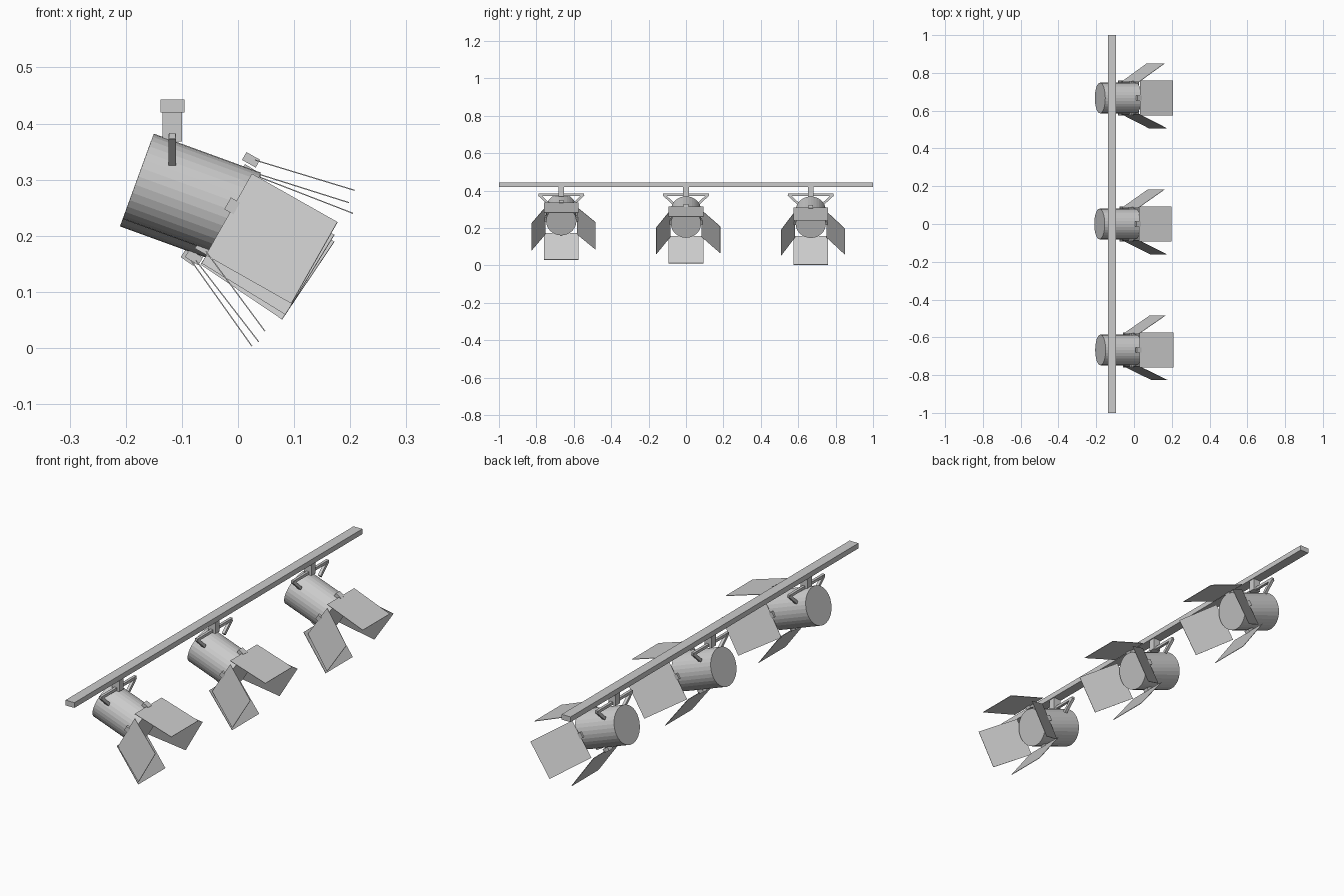
import bpy
from math import radians, sin, cos
from mathutils import Vector, Matrix

if "Cube" in bpy.data.objects:
    bpy.data.objects.remove(bpy.data.objects["Cube"])

Y = Vector((0, 1, 0))


def obj_from(name, verts, faces):
    me = bpy.data.meshes.new(name)
    me.from_pydata([tuple(v) for v in verts], [], faces)
    ob = bpy.data.objects.new(name, me)
    bpy.context.collection.objects.link(ob)
    return ob


def box(name, c, ax, ay, az, size):
    """Box centred on c, along three axes."""
    c = Vector(c)
    axes = [Vector(a).normalized() * s / 2 for a, s in zip((ax, ay, az), size)]
    v = [c + axes[0] * i + axes[1] * j + axes[2] * k
         for i in (-1, 1) for j in (-1, 1) for k in (-1, 1)]
    f = [(0, 1, 3, 2), (4, 6, 7, 5), (0, 4, 5, 1),
         (2, 3, 7, 6), (0, 2, 6, 4), (1, 5, 7, 3)]
    if axes[0].cross(axes[1]).dot(axes[2]) < 0:
        f = [q[::-1] for q in f]
    return obj_from(name, v, f)


def bar(name, a, b, side, w, t):
    """Flat bar from a to b, w wide along side, t thick."""
    a, b, side = Vector(a), Vector(b), Vector(side)
    d = b - a
    return box(name, (a + b) / 2, d, side, d.cross(side), (d.length, w, t))


def can(name, a, b, r, n=32):
    """Closed cylinder from a to b."""
    a, b = Vector(a), Vector(b)
    d = (b - a).normalized()
    u = Y
    w = d.cross(u)
    ring = [(u * cos(6.283185 * i / n) + w * sin(6.283185 * i / n)) * r for i in range(n)]
    v = [a + p for p in ring] + [b + p for p in ring]
    f = [(i, (i + 1) % n, n + (i + 1) % n, n + i) for i in range(n)]
    f += [tuple(range(n))[::-1], tuple(range(n, 2 * n))]
    return obj_from(name, v, f)


# ceiling rail
box("rail", (-0.117, 0, 0.431), (1, 0, 0), Y, (0, 0, 1), (0.043, 2, 0.023))

# y, can offset x/z, can tilt, top flap (start, end), bottom flap (start, end),
# side hinge centre, side flap tilt
lamps = [
    (-0.667, 0, 0, 20, (0.03, 0.335), (0.208, 0.281),
     (-0.057, 0.172), (0.048, 0.030), (-0.016, 0.238), 29.5),
    (0, -0.005, -0.013, 20, (0.027, 0.313), (0.198, 0.259),
     (-0.075, 0.156), (0.037, 0.011), (-0.021, 0.222), 31.5),
    (0.667, -0.002, -0.014, 20, (0.032, 0.307), (0.205, 0.240),
     (-0.083, 0.155), (0.025, 0.003), (-0.020, 0.218), 34),
]

R = 0.081
for y, dx, dz, tilt, t0, t1, b0, b1, h, ft in lamps:
    # post and yoke
    box("post", (-0.117, y, 0.395), (1, 0, 0), Y, (0, 0, 1), (0.035, 0.03, 0.054))
    bar("yoke_bar", (-0.117, y - 0.122, 0.377), (-0.117, y + 0.122, 0.377),
        (1, 0, 0), 0.012, 0.012)
    for s in (-1, 1):
        bar("yoke_arm", (-0.117, y + s * 0.119, 0.377), (-0.117, y + s * 0.068, 0.330),
            (1, 0, 0), 0.013, 0.013)

    # lamp can
    t = radians(tilt)
    d = Vector((cos(t), 0, -sin(t)))
    up = Vector((sin(t), 0, cos(t)))
    back = Vector((-0.150 + dx, y, 0.382 + dz)) - up * R
    can("lamp_can", back, back + d * 0.203, R)

    # top and bottom flaps
    for name, p, q in (("top_flap", t0, t1), ("bottom_flap", b0, b1)):
        bar(name, (p[0], y, p[1]), (q[0], y, q[1]), Y, 0.187, 0.002)

    # side flaps, the far one opened wider
    f = radians(ft)
    fd = Vector((cos(f), 0, -sin(f)))
    fu = Vector((sin(f), 0, cos(f)))
    for s, ang in ((-1, 23), (1, 31)):
        a = radians(ang)
        p = Vector((h[0], y + s * 0.085, h[1]))
        bar("side_flap", p, p + (fd * cos(a) + Y * s * sin(a)) * 0.19, fu, 0.167, 0.002)
        # hinge clip at the side
        box("side_clip", p + fu * 0.016 + Y * -s * 0.003, fd, Y, fu, (0.024, 0.014, 0.024))
    # hinge clips above and below
    for name, p, s in (("top_clip", t0, 1), ("bottom_clip", b0, -1)):
        c = Vector((p[0], y, p[1])) - fd * 0.006 - fu * s * 0.003
        box(name, c, fd, Y, fu, (0.028, 0.026, 0.016))
